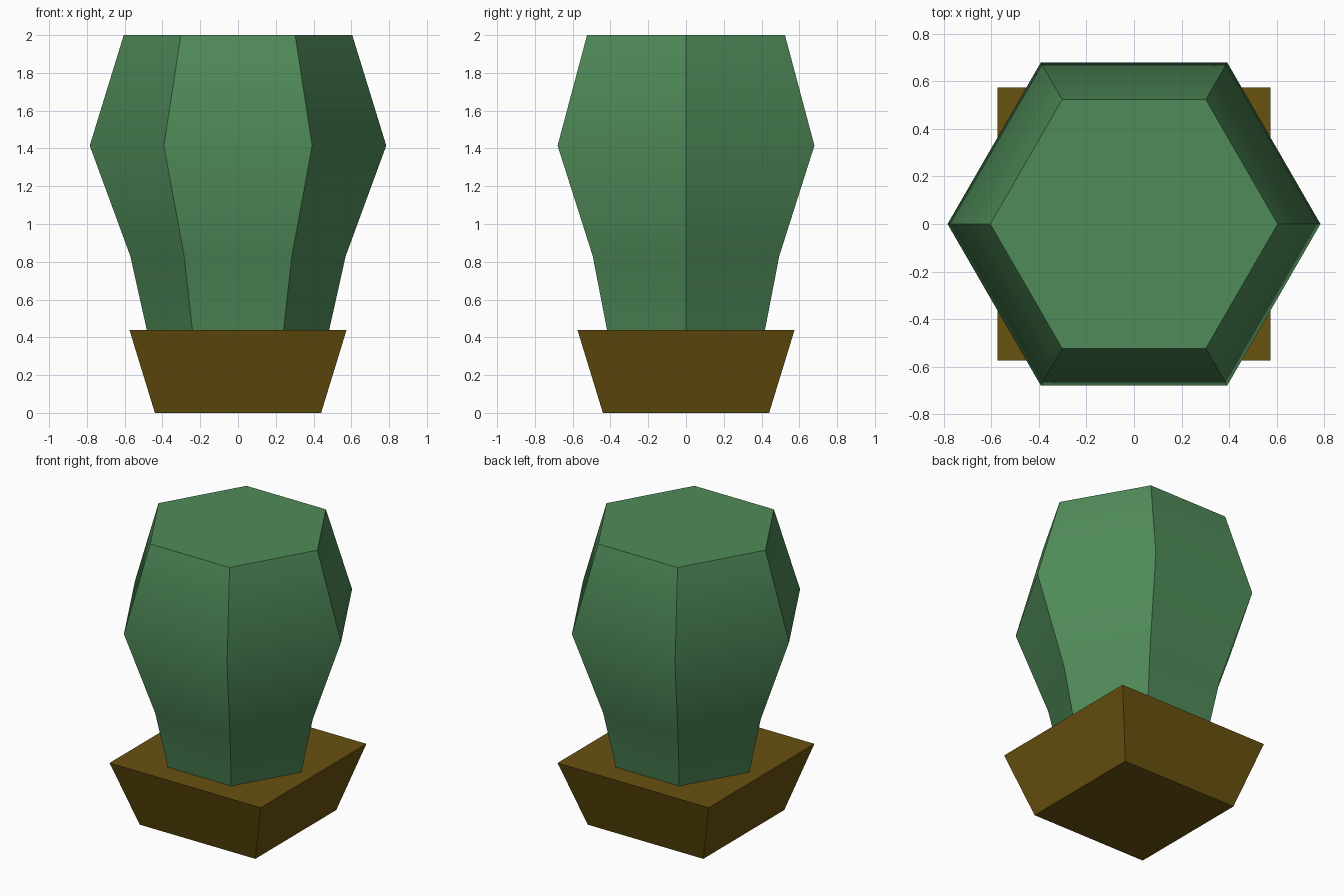
import bpy, math

if "Cube" in bpy.data.objects:
    bpy.data.objects.remove(bpy.data.objects["Cube"])


def material(name, rgb):
    m = bpy.data.materials.new(name)
    m.diffuse_color = (*rgb, 1.0)
    m.use_nodes = True
    m.node_tree.nodes["Principled BSDF"].inputs["Base Color"].default_value = m.diffuse_color
    return m


def loft(name, sides, start, rings, mat, smooth=False):
    """Closed solid from regular polygon rings given as (radius, z)."""
    verts = [(r * math.cos(start + math.tau * i / sides),
              r * math.sin(start + math.tau * i / sides), z)
             for r, z in rings for i in range(sides)]
    faces = [tuple(reversed(range(sides)))]
    for k in range(len(rings) - 1):
        for i in range(sides):
            j = (i + 1) % sides
            a, b = k * sides, (k + 1) * sides
            faces.append((a + i, a + j, b + j, b + i))
    top = (len(rings) - 1) * sides
    faces.append(tuple(range(top, top + sides)))
    mesh = bpy.data.meshes.new(name)
    mesh.from_pydata(verts, [], faces)
    mesh.materials.append(mat)
    ob = bpy.data.objects.new(name, mesh)
    bpy.context.collection.objects.link(ob)
    if smooth:
        bpy.ops.object.select_all(action='DESELECT')
        ob.select_set(True)
        bpy.context.view_layer.objects.active = ob
        bpy.ops.object.shade_smooth_by_angle(angle=math.radians(45))
    return ob


green = material("plant green", (0.08, 0.26, 0.10))
brown = material("pot brown", (0.14, 0.085, 0.005))

# Square flared pot
q = math.sqrt(2)
loft("pot", 4, math.pi / 4, [(0.44 * q, 0), (0.575 * q, 0.44)], brown)

# Six-sided bulging plant, soft along its height and sharp between sides
loft("plant", 6, 0,
     [(0.483, 0.44), (0.57, 0.83), (0.785, 1.415), (0.605, 2.0)], green, True)
